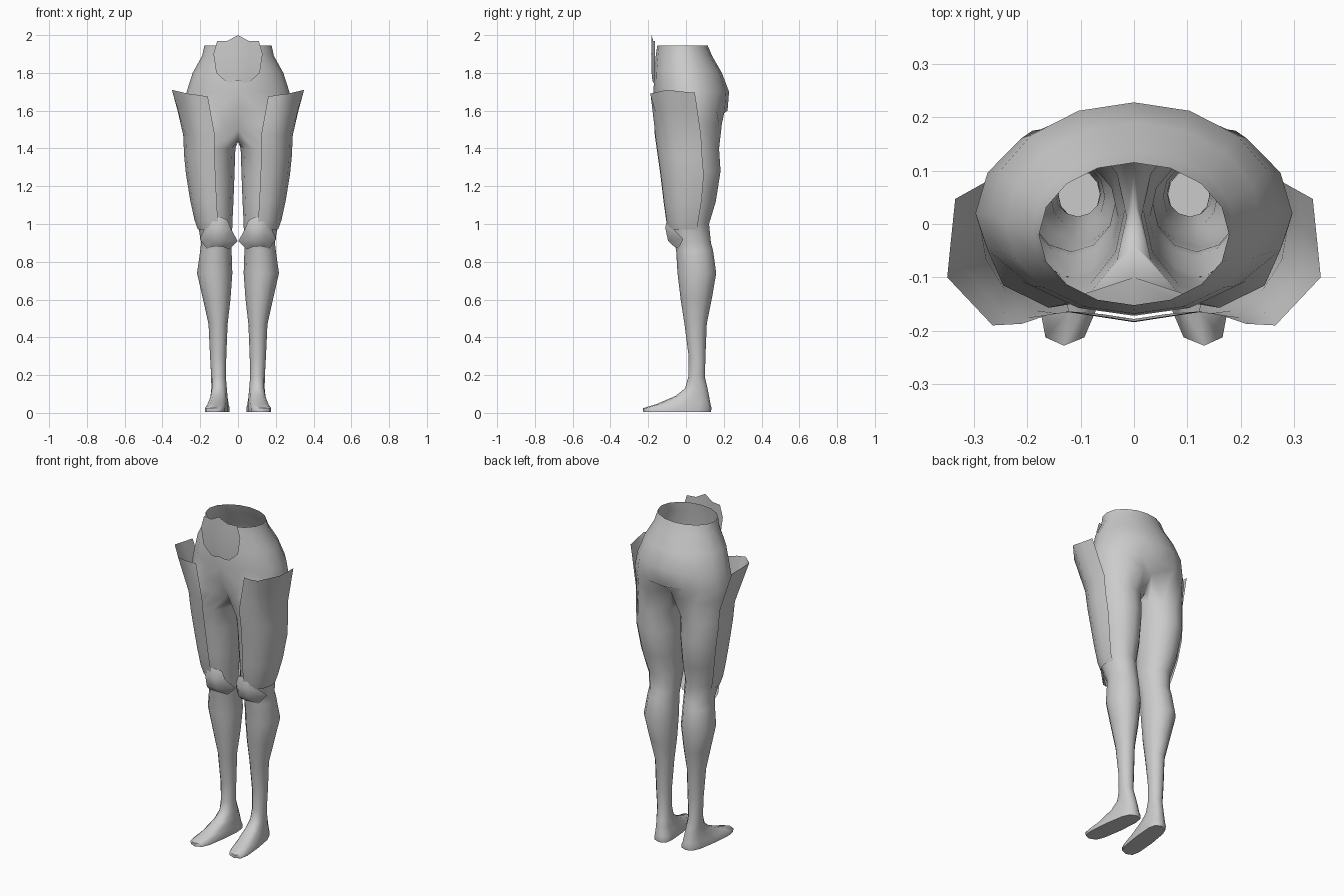
import bpy, bmesh, math
from mathutils import Vector

cube = bpy.data.objects.get("Cube")
if cube:
    bpy.data.objects.remove(cube, do_unlink=True)

grey = bpy.data.materials.new("plain grey")
grey.use_nodes = True
grey.diffuse_color = (0.6, 0.6, 0.6, 1)
grey.node_tree.nodes["Principled BSDF"].inputs["Base Color"].default_value = (0.6, 0.6, 0.6, 1)


def finish(name, bm, mirror=True):
    """Turn a bmesh into a smooth, optionally mirrored object."""
    bmesh.ops.recalc_face_normals(bm, faces=bm.faces)
    mesh = bpy.data.meshes.new(name)
    bm.to_mesh(mesh)
    bm.free()
    mesh.materials.append(grey)
    obj = bpy.data.objects.new(name, mesh)
    bpy.context.collection.objects.link(obj)
    if mirror:
        mod = obj.modifiers.new("mirror", 'MIRROR')
        mod.use_clip = True
        mod.merge_threshold = 0.0005
    bpy.ops.object.select_all(action='DESELECT')
    obj.select_set(True)
    bpy.context.view_layer.objects.active = obj
    bpy.ops.object.shade_smooth_by_angle(angle=math.radians(65))
    return obj


def bridge(bm, a, b, closed=False):
    """Quads between two equal rows of vertices."""
    n = len(a)
    for i in range(n if closed else n - 1):
        j = (i + 1) % n
        bm.faces.new((a[i], a[j], b[j], b[i]))


def row(bm, points):
    return [bm.verts.new(p) for p in points]


def power(v, p):
    return math.copysign(abs(v) ** p, v)


def leg_point(deg, z, x0, x1, front, back, p=1.0, splay=0.0):
    """Point on a leg section: 0 is the front, 90 the outer side, 180 the back."""
    t = math.radians(deg)
    y = (front + back) / 2 - (back - front) / 2 * power(math.cos(t), p)
    x = (x0 + x1) / 2 + (x1 - x0) / 2 * power(math.sin(t), p) - splay * y
    return Vector((x, y, z))


# Pelvis sections: height, half width, front, back, y of the widest point
PELVIS = [
    (1.945, .178, -.152, .115, -.02), (1.89, .190, -.160, .138, -.01),
    (1.80, .240, -.168, .190, 0), (1.70, .272, -.172, .228, .02),
    (1.60, .297, -.160, .220, .02),
]
# Section where the pelvis splits: outer points, then the crotch line
CROTCH = [
    (0, -.10, 1.50), (.07, -.142, 1.52), (.16, -.157, 1.53), (.245, -.115, 1.53),
    (.288, -.01, 1.53), (.27, .09, 1.53), (.19, .175, 1.53), (.09, .19, 1.53),
    (0, .15, 1.55), (0, .10, 1.46), (0, .04, 1.435), (0, -.04, 1.44),
]
# Leg sections: height, inner x, outer x, front, back, squareness, splay
LEG = [
    (1.40, .014, .278, -.148, .175), (1.28, .018, .270, -.132, .183),
    (1.12, .024, .243, -.112, .158), (1.00, .030, .213, -.095, .122),
    (.90, .032, .195, -.060, .132), (.86, .034, .200, -.052, .143),
    (.74, .030, .217, -.045, .160), (.60, .040, .185, -.028, .136),
    (.47, .055, .156, -.008, .110), (.30, .062, .148, .014, .103),
    (.19, .064, .142, .012, .100), (.13, .062, .144, -.005, .114, .9, .05),
    (.09, .058, .148, -.055, .122, .8, .08), (.045, .052, .156, -.160, .130, .7, .1),
    (.025, .048, .160, -.228, .135, .62, .12), (.005, .048, .160, -.226, .132, .62, .12),
]

# Hips, legs and feet as one open-topped shell
bm = bmesh.new()
prev = None
for z, hw, front, back, mid in PELVIS:
    pts = []
    for i in range(9):
        t = math.pi * i / 8
        c = math.cos(t)
        x = 0 if i in (0, 8) else hw * math.sin(t)
        pts.append((x, mid - c * ((mid - front) if c > 0 else (back - mid)), z))
    ring = row(bm, pts)
    if prev:
        bridge(bm, prev, ring)
    prev = ring
ring = row(bm, CROTCH)
bridge(bm, prev, ring[:9])
for section in LEG:
    nxt = row(bm, [leg_point(-30 + 30 * i, *section) for i in range(12)])
    bridge(bm, ring, nxt, closed=True)
    ring = nxt
bm.faces.new(ring)
finish("hips_and_legs", bm)

# Flared thigh guards around the front and outer side of each thigh
ANGLES = [-10, 15, 40, 65, 90, 115]
RIM = [(.16, -.17, 1.675), (.21, -.187, 1.683), (.265, -.19, 1.69),
       (.35, -.10, 1.71), (.343, -.03, 1.702), (.335, .047, 1.695)]
GUARD = [
    (1.47, .005, .290, -.168, .180), (1.36, .010, .285, -.152, .182),
    (1.26, .010, .275, -.138, .188), (1.12, .015, .252, -.121, .165),
    (1.02, .020, .230, -.107, .135), (.97, .025, .212, -.095, .125),
]
bm = bmesh.new()
low = [leg_point(a, *GUARD[0]) for a in ANGLES]
prev = row(bm, RIM)
nxt = row(bm, [Vector(r).lerp(l, .47) for r, l in zip(RIM, low)])
bridge(bm, prev, nxt)
prev = nxt
for section in GUARD:
    nxt = row(bm, [leg_point(a, *section) for a in ANGLES])
    bridge(bm, prev, nxt)
    prev = nxt
finish("thigh_guards", bm)

# Knee guards with a pointed wing on each side
KNEE = [
    [(.055, -.075, 1.02), (.085, -.098, 1.035), (.135, -.098, 1.035), (.165, -.075, 1.02)],
    [(.035, -.07, .97), (.075, -.11, .98), (.14, -.11, .98), (.18, -.065, .97)],
    [(.002, -.02, .91), (.07, -.095, .91), (.14, -.095, .91), (.203, -.015, .92)],
    [(.045, -.035, .865), (.08, -.062, .88), (.135, -.062, .88), (.165, -.04, .87)],
]
bm = bmesh.new()
prev = None
for points in KNEE:
    nxt = row(bm, points)
    if prev:
        bridge(bm, prev, nxt)
    prev = nxt
finish("knee_guards", bm)

# Curved belly plate standing above the waist
bm = bmesh.new()
prev = None
for z, w, drop, y in [(1.985, .11, .015, -.182), (1.90, .13, 0, -.184),
                      (1.80, .115, 0, -.182), (1.755, .06, .005, -.178)]:
    nxt = row(bm, [(w * k, y + .02 * abs(k) * w / .13,
                    z + (drop if k == 0 else -drop)) for k in (-1, -.5, 0, .5, 1)])
    if prev:
        bridge(bm, prev, nxt)
    prev = nxt
finish("belly_plate", bm, mirror=False)
